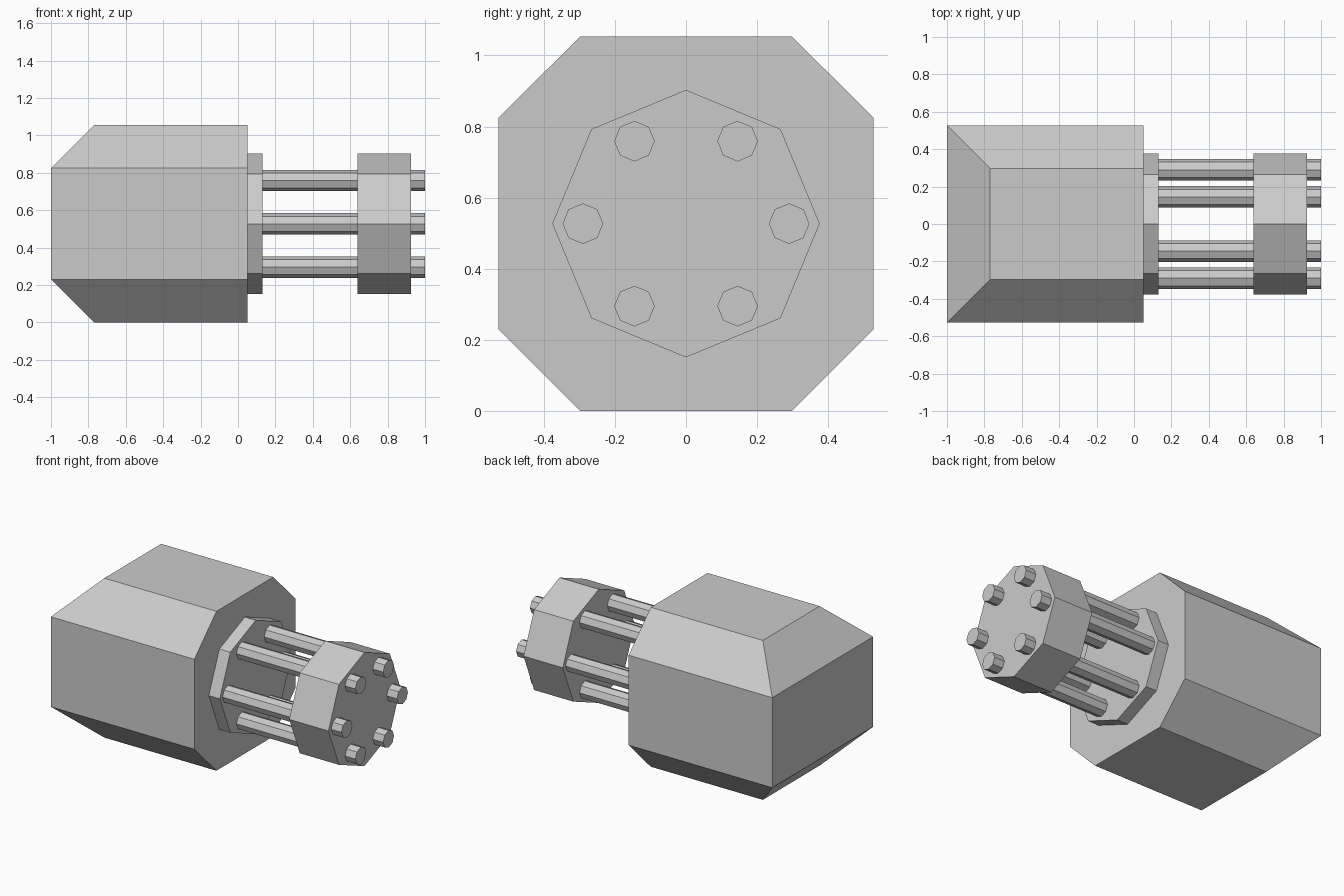
import bpy, bmesh
from math import pi
from mathutils import Matrix

if "Cube" in bpy.data.objects:
    bpy.data.objects.remove(bpy.data.objects["Cube"])

AXIS_Z = 0.527


def finish(name, bm):
    bmesh.ops.recalc_face_normals(bm, faces=bm.faces)
    mesh = bpy.data.meshes.new(name)
    bm.to_mesh(mesh)
    bm.free()
    obj = bpy.data.objects.new(name, mesh)
    bpy.context.collection.objects.link(obj)
    return obj


def octagon_rod(name, x0, x1, radius, y=0.0, z=AXIS_Z):
    """Eight-sided prism along x, with a corner pointing straight up."""
    bm = bmesh.new()
    place = Matrix.Translation(((x0 + x1) / 2, y, z)) @ Matrix.Rotation(pi / 2, 4, 'Y')
    bmesh.ops.create_cone(bm, cap_ends=True, segments=8, radius1=radius,
                          radius2=radius, depth=x1 - x0, matrix=place)
    return finish(name, bm)


# Housing: stacked rectangles, bevelled on both sides and the rear
bm = bmesh.new()
rings = []
for z, back, half in ((0, -0.77, 0.297), (0.23, -1, 0.527),
                      (0.825, -1, 0.527), (1.054, -0.77, 0.297)):
    rings.append([bm.verts.new((x, y, z)) for x, y in
                  ((back, -half), (0.05, -half), (0.05, half), (back, half))])
for low, high in zip(rings, rings[1:]):
    for i in (0, 2, 3):
        j = (i + 1) % 4
        bm.faces.new((low[i], low[j], high[j], high[i]))
bm.faces.new(rings[0])
bm.faces.new(rings[-1])
# single octagonal front face
bm.faces.new([r[1] for r in rings] + [r[2] for r in reversed(rings)])
finish("housing", bm)

# Mounting flange and barrel clamp
octagon_rod("mounting_flange", 0.05, 0.13, 0.376)
octagon_rod("barrel_clamp", 0.638, 0.925, 0.376)

# Six barrels in a ring
for side in (-1, 1):
    for y, dz in ((0.145, 0.232), (0.29, 0), (0.145, -0.232)):
        octagon_rod("barrel", 0.12, 1.0, 0.057, side * y, AXIS_Z + dz)
